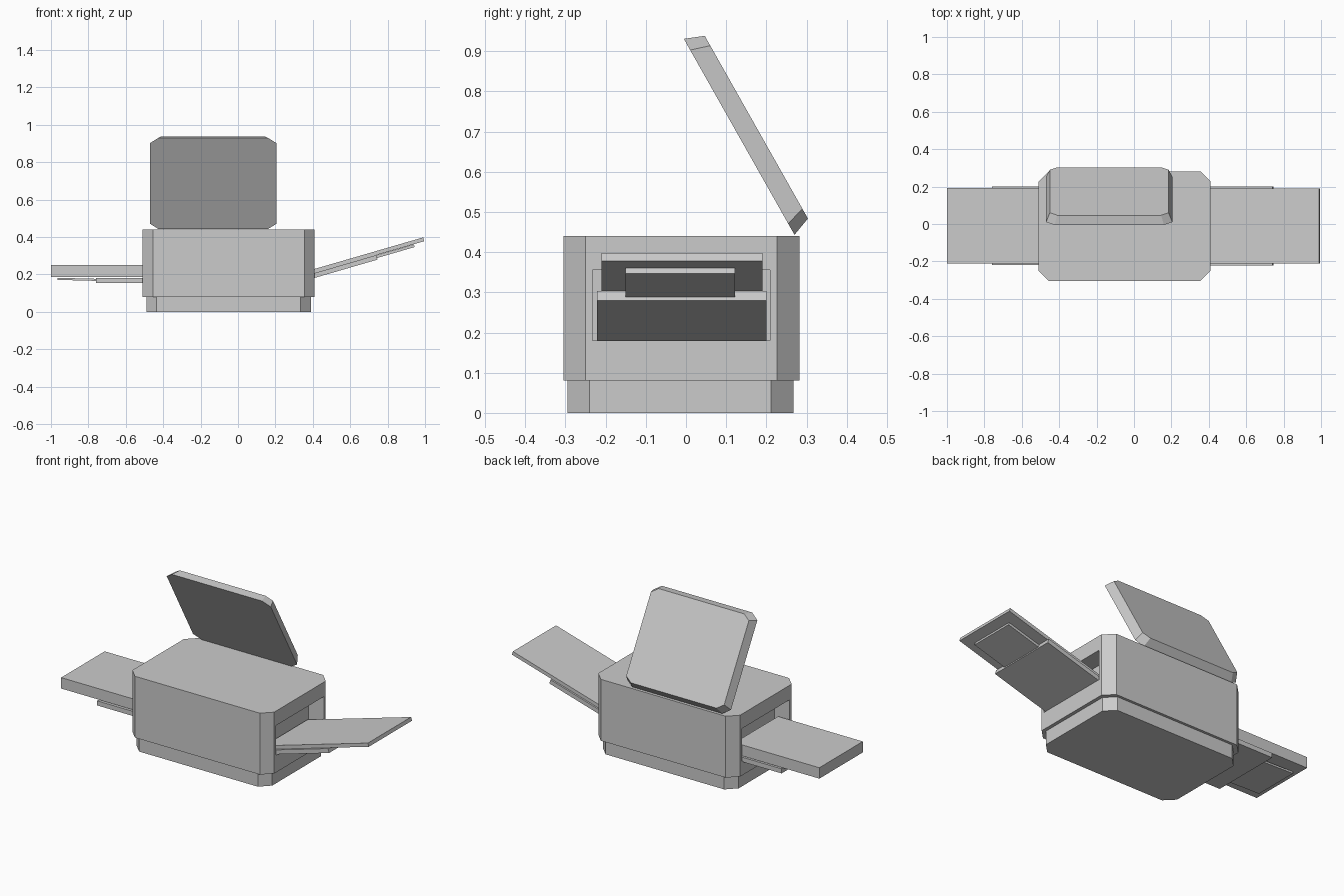
import bpy, bmesh, math
from mathutils import Matrix, Vector

cube = bpy.data.objects.get("Cube")
if cube:
    bpy.data.objects.remove(cube, do_unlink=True)

# Single plastic colour
grey = bpy.data.materials.new("light_grey_plastic")
grey.use_nodes = True
colour = (0.6, 0.6, 0.6, 1)
grey.diffuse_color = colour
grey.node_tree.nodes["Principled BSDF"].inputs["Base Color"].default_value = colour


def finish(name, bm):
    bmesh.ops.recalc_face_normals(bm, faces=bm.faces)
    mesh = bpy.data.meshes.new(name)
    bm.to_mesh(mesh)
    bm.free()
    mesh.materials.append(grey)
    obj = bpy.data.objects.new(name, mesh)
    bpy.context.collection.objects.link(obj)
    return obj


def octagon(x0, x1, y0, y1, cx, cy):
    return [(x0 + cx, y0), (x1 - cx, y0), (x1, y0 + cy), (x1, y1 - cy),
            (x1 - cx, y1), (x0 + cx, y1), (x0, y1 - cy), (x0, y0 + cy)]


def loft(lower, z0, upper, z1):
    """Closed solid between two outlines."""
    bm = bmesh.new()
    a = [bm.verts.new((x, y, z0)) for x, y in lower]
    b = [bm.verts.new((x, y, z1)) for x, y in upper]
    bm.faces.new(a[::-1])
    bm.faces.new(b)
    for i in range(len(a)):
        j = (i + 1) % len(a)
        bm.faces.new((a[i], a[j], b[j], b[i]))
    bm.normal_update()
    return bm


def board(name, x, y, z, pivot=(0, 0, 0), tilt=0):
    """Flat box placed at a pivot and tilted upwards towards +x."""
    bm = bmesh.new()
    bmesh.ops.create_cube(bm, size=1)
    for v in bm.verts:
        v.co = Vector([(r[0] + r[1]) / 2 + c * (r[1] - r[0])
                       for r, c in zip((x, y, z), v.co)])
    bm.transform(Matrix.Translation(pivot)
                 @ Matrix.Rotation(-math.radians(tilt), 4, 'Y'))
    return finish(name, bm)


# Base plinth
plinth = octagon(-0.49, 0.39, -0.295, 0.267, 0.055, 0.055)
finish("base_plinth", loft(plinth, 0, plinth, 0.08))

# Main body, with a paper slot sunk into each end
outline = octagon(-0.51, 0.41, -0.305, 0.282, 0.055, 0.055)
bm = loft(outline, 0.08, outline, 0.44)
for face in [f for f in bm.faces if abs(f.normal.x) > 0.9]:
    side = 1 if face.normal.x > 0 else -1
    bmesh.ops.inset_region(bm, faces=[face], thickness=0.025)
    middle = face.calc_center_median()
    floor = 0.18 if side > 0 else 0.16
    for v in face.verts:
        v.co.z = 0.355 if v.co.z > middle.z else floor
    slot = bmesh.ops.extrude_discrete_faces(bm, faces=[face])["faces"][0]
    bmesh.ops.translate(bm, verts=slot.verts, vec=(-side * 0.1, 0, 0))
finish("main_body", bm)

# Scanner lid, tapered towards its outer face and held open
lid = loft(octagon(-0.47, 0.205, 0, 0.56, 0.045, 0.032), 0,
           octagon(-0.45, 0.185, 0.019, 0.541, 0.04, 0.028), 0.049)
along = Vector((0, -0.275, 0.487)).normalized()
across = Vector((1, 0, 0))
outward = Vector((0, along.z, -along.y))
pose = Matrix((across, along, outward)).transposed().to_4x4()
lid.transform(Matrix.Translation((0, 0.27, 0.443)) @ pose)
finish("scanner_lid", lid)

# Tilted feed tray with stacked extensions
hinge = (0.41, 0, 0.208)
board("feed_tray", (-0.09, 0.61), (-0.21, 0.19), (0, 0.021), hinge, 16.2)
board("feed_tray_support", (-0.06, 0.343), (-0.222, 0.2), (-0.025, 0), hinge, 16.2)
board("feed_tray_extension", (0.3, 0.552), (-0.15, 0.122), (-0.016, -0.001), hinge, 16.2)

# Level output tray
board("output_tray", (-1, -0.45), (-0.21, 0.193), (0.186, 0.25))
board("output_tray_support", (-0.76, -0.45), (-0.22, 0.2), (0.155, 0.182))
board("output_tray_extension", (-0.205, 0.05), (-0.15, 0.122), (0, 0.011),
      (-0.76, 0, 0.166), -1.5)
